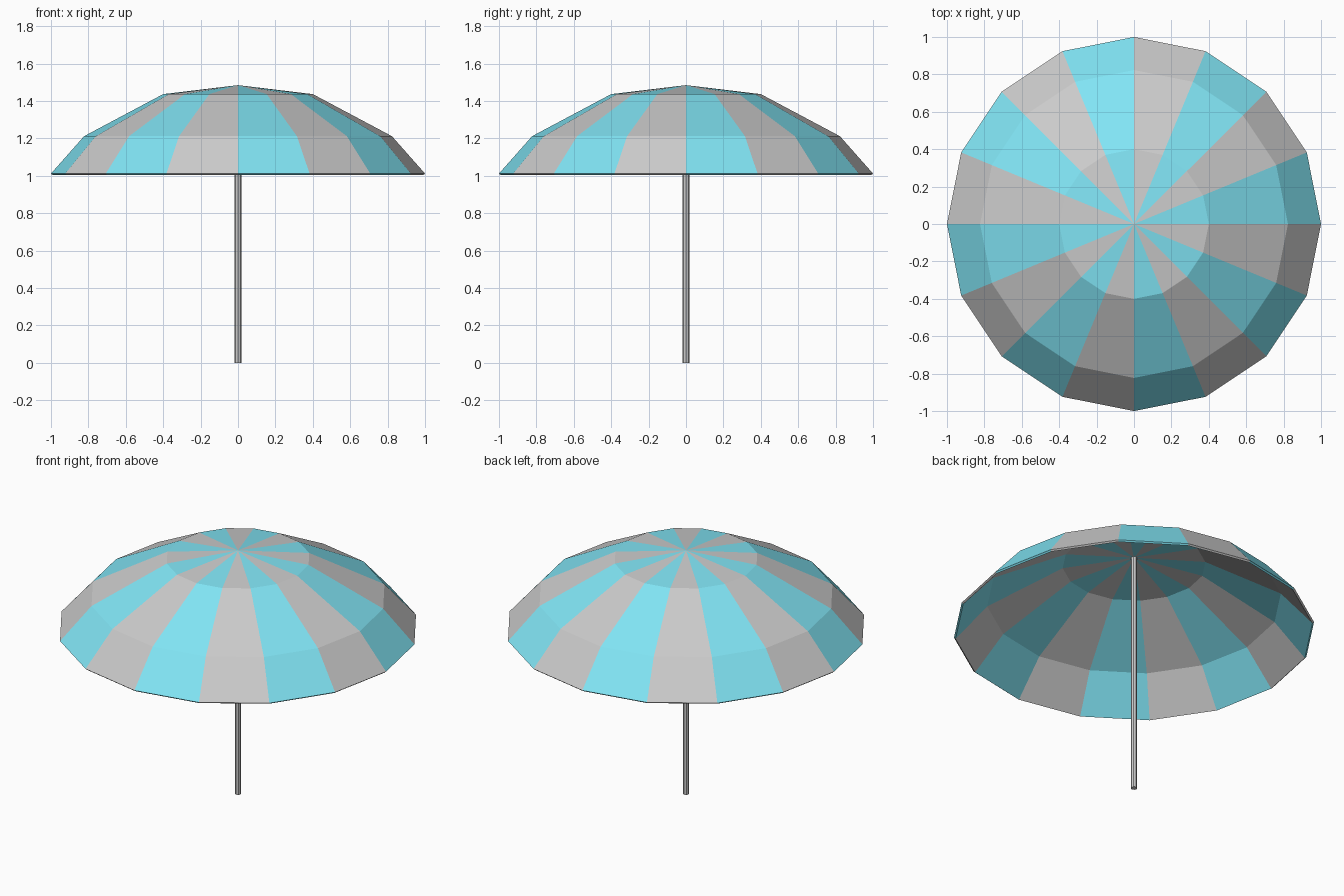
import bpy, bmesh, math

if "Cube" in bpy.data.objects:
    bpy.data.objects.remove(bpy.data.objects["Cube"])

SIDES = 16
RINGS = [(1.0, 1.012), (0.823, 1.212), (0.4, 1.437)]
APEX_Z = 1.485

cyan = bpy.data.materials.new("cyan_cloth")
cyan.diffuse_color = (0.22, 0.78, 0.91, 1)
cyan.use_nodes = True
cyan.node_tree.nodes["Principled BSDF"].inputs["Base Color"].default_value = cyan.diffuse_color
grey = bpy.data.materials.new("grey_cloth")
grey.diffuse_color = (0.8, 0.8, 0.8, 1)
grey.use_nodes = True
grey.node_tree.nodes["Principled BSDF"].inputs["Base Color"].default_value = grey.diffuse_color

# Canopy: faceted dome with alternating gores
bm = bmesh.new()
rings = [[bm.verts.new((r * math.cos(2 * math.pi * i / SIDES),
                        r * math.sin(2 * math.pi * i / SIDES), z))
          for i in range(SIDES)] for r, z in RINGS]
apex = bm.verts.new((0, 0, APEX_Z))
for i in range(SIDES):
    j = (i + 1) % SIDES
    gore = [bm.faces.new((a[i], a[j], b[j], b[i])) for a, b in zip(rings, rings[1:])]
    gore.append(bm.faces.new((rings[-1][i], rings[-1][j], apex)))
    for f in gore:
        f.material_index = i % 2
mesh = bpy.data.meshes.new("canopy")
bm.to_mesh(mesh)
bm.free()
mesh.materials.append(cyan)
mesh.materials.append(grey)
canopy = bpy.data.objects.new("canopy", mesh)
bpy.context.collection.objects.link(canopy)

# Thin cloth thickness, inwards
shell = canopy.modifiers.new("thickness", "SOLIDIFY")
shell.thickness = 0.012
shell.offset = -1

# Pole
POLE_TOP = 1.475
bpy.ops.mesh.primitive_cylinder_add(vertices=8, radius=0.018, depth=POLE_TOP,
                                    location=(0, 0, POLE_TOP / 2))
bpy.context.object.name = "pole"
